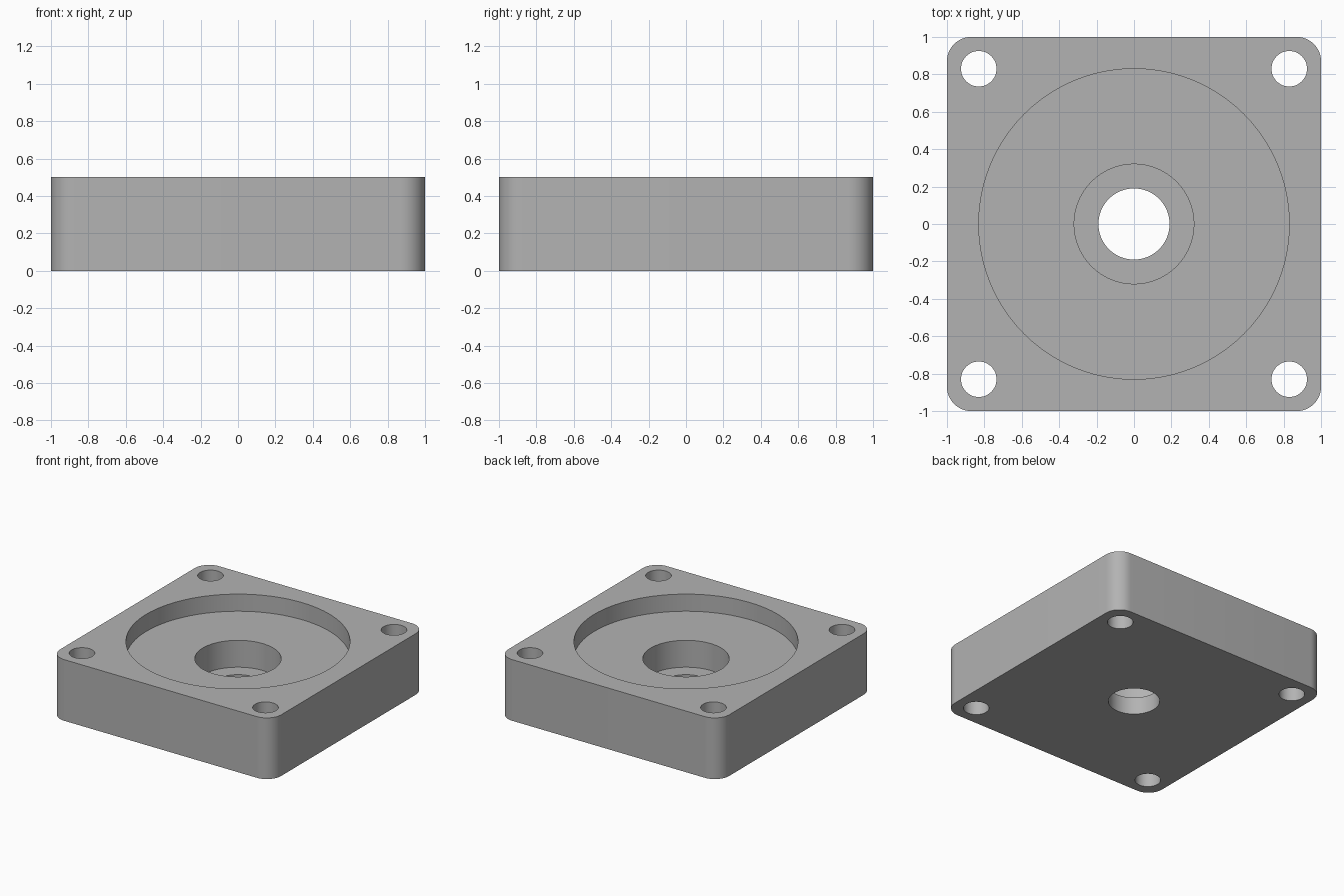
import bpy, bmesh
from math import radians, cos, sin, pi

cube = bpy.data.objects.get("Cube")
if cube:
    bpy.data.objects.remove(cube, do_unlink=True)

HEIGHT = 0.5
CORNER = 0.13
HOLE_POS, HOLE_R = 0.83, 0.095
# Central bore steps: radius and the height of each floor
BORE = [(0.19, -0.1), (0.32, 0.14), (0.83, 0.36)]

grey = bpy.data.materials.new("plain_grey")
grey.use_nodes = True
colour = (0.45, 0.45, 0.45, 1)
grey.diffuse_color = colour
grey.node_tree.nodes["Principled BSDF"].inputs["Base Color"].default_value = colour


def mesh_object(name, bm):
    bmesh.ops.recalc_face_normals(bm, faces=bm.faces)
    mesh = bpy.data.meshes.new(name)
    bm.to_mesh(mesh)
    bm.free()
    mesh.materials.append(grey)
    obj = bpy.data.objects.new(name, mesh)
    bpy.context.collection.objects.link(obj)
    return obj


def circle(x, y, r, z, n):
    return [(x + r * cos(2 * pi * i / n), y + r * sin(2 * pi * i / n), z) for i in range(n)]


def loft(name, rings):
    """Capped solid joining rings of equal point count."""
    bm = bmesh.new()
    loops = [[bm.verts.new(p) for p in ring] for ring in rings]
    n = len(loops[0])
    for a, b in zip(loops, loops[1:]):
        for i in range(n):
            j = (i + 1) % n
            bm.faces.new((a[i], a[j], b[j], b[i]))
    bm.faces.new(loops[0])
    bm.faces.new(loops[-1])
    return mesh_object(name, bm)


# Square plate with rounded vertical corners
bm = bmesh.new()
bmesh.ops.create_cube(bm, size=2)
for v in bm.verts:
    v.co.z = HEIGHT if v.co.z > 0 else 0
uprights = [e for e in bm.edges if abs(e.verts[0].co.z - e.verts[1].co.z) > 0.1]
bmesh.ops.bevel(bm, geom=uprights, offset=CORNER, segments=12, profile=0.5, affect='EDGES')
plate = mesh_object("mounting_plate", bm)

# Stepped centre bore and four corner holes
rings = []
for (r, floor), top in zip(BORE, [BORE[1][1], BORE[2][1], HEIGHT + 0.1]):
    rings += [circle(0, 0, r, floor, 96), circle(0, 0, r, top, 96)]
cutters = [loft("bore_cutter", rings)]
for sx in (-1, 1):
    for sy in (-1, 1):
        cutters.append(loft("hole_cutter", [circle(sx * HOLE_POS, sy * HOLE_POS, HOLE_R, z, 48)
                                            for z in (-0.1, HEIGHT + 0.1)]))

# Cut, then discard the cutters
bpy.context.view_layer.objects.active = plate
for cutter in cutters:
    cutter.hide_render = True
    cut = plate.modifiers.new("cut", 'BOOLEAN')
    cut.operation = 'DIFFERENCE'
    cut.solver = 'EXACT'
    cut.object = cutter
    bpy.ops.object.modifier_apply(modifier=cut.name)
    bpy.data.objects.remove(cutter, do_unlink=True)

bpy.ops.object.select_all(action='DESELECT')
plate.select_set(True)
bpy.ops.object.shade_smooth_by_angle(angle=radians(30))
